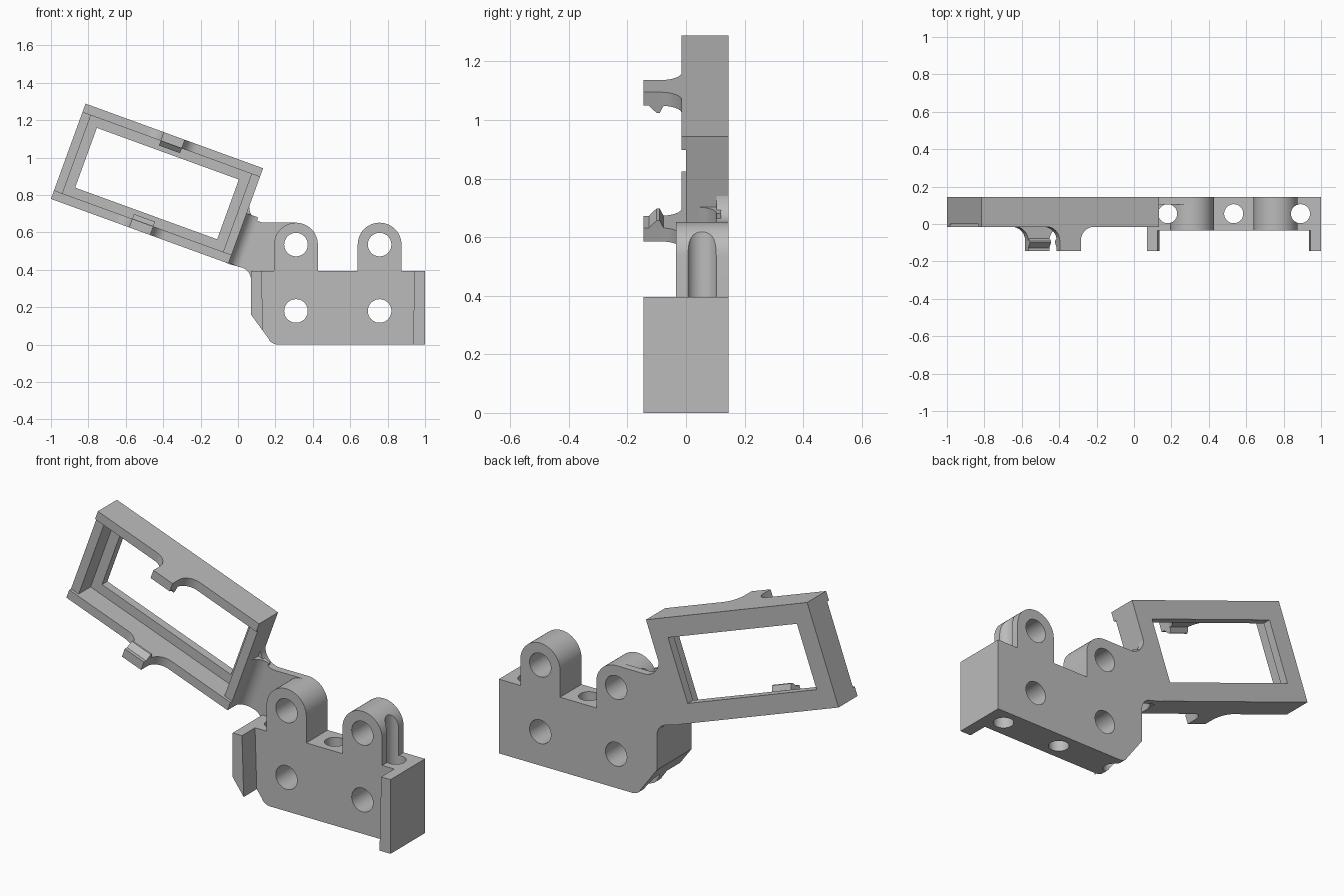
import bpy, bmesh, math
from mathutils import Vector

if "Cube" in bpy.data.objects:
    bpy.data.objects.remove(bpy.data.objects["Cube"])

grey = bpy.data.materials.new("light grey")
grey.use_nodes = True
colour = (0.5, 0.5, 0.5, 1)
grey.diffuse_color = colour
grey.node_tree.nodes["Principled BSDF"].inputs["Base Color"].default_value = colour

FRONT, BACK = -0.145, 0.145
TILT = math.radians(20)
C, S = math.cos(TILT), math.sin(TILT)


# Axis mappings: (profile a, profile b, extrusion) to world
def upright(x, z, y):
    return Vector((x, y, z))


def tilted(u, v, y):
    return Vector((-0.433 + C * u + S * v, y, 0.861 - S * u + C * v))


def along_v(u, y, v):
    return tilted(u, v, y)


def along_u(v, y, u):
    return tilted(u, v, y)


def lengthwise(x, y, z):
    return Vector((x, y, z))


def prism(name, points, start, end, place=upright):
    """Extrude a closed 2D profile between two depths."""
    bm = bmesh.new()
    rings = [[bm.verts.new(place(a, b, t)) for a, b in points] for t in (start, end)]
    bm.faces.new(rings[0])
    bm.faces.new(rings[1])
    n = len(points)
    for i in range(n):
        j = (i + 1) % n
        bm.faces.new((rings[0][i], rings[0][j], rings[1][j], rings[1][i]))
    bmesh.ops.recalc_face_normals(bm, faces=bm.faces)
    mesh = bpy.data.meshes.new(name)
    bm.to_mesh(mesh)
    bm.free()
    ob = bpy.data.objects.new(name, mesh)
    bpy.context.collection.objects.link(ob)
    mesh.materials.append(grey)
    return ob


def arc(cx, cy, r, a0, a1, steps=12):
    angles = [math.radians(a0 + (a1 - a0) * i / steps) for i in range(steps + 1)]
    return [(cx + r * math.cos(a), cy + r * math.sin(a)) for a in angles]


def circle(cx, cy, r):
    return arc(cx, cy, r, 0, 360, 40)[:-1]


def rect(w, h):
    return [(-w, -h), (w, -h), (w, h), (-w, h)]


def cut(ob, cutter):
    mod = ob.modifiers.new("cut", "BOOLEAN")
    mod.operation, mod.solver, mod.object = "DIFFERENCE", "EXACT", cutter
    bpy.context.view_layer.objects.active = ob
    bpy.ops.object.modifier_apply(modifier=mod.name)
    bpy.data.objects.remove(cutter)


def smooth(ob):
    bpy.ops.object.select_all(action="DESELECT")
    ob.select_set(True)
    bpy.context.view_layer.objects.active = ob
    bpy.ops.object.shade_smooth_by_angle(angle=math.radians(30))


# Mounting block with two rounded lugs
TOP, LUG_Z, LUG_R = 0.395, 0.535, 0.117
LUGS = (0.31, 0.757)
outline = [(0.07, TOP), (0.07, 0.16), (0.165, 0.03)]
outline += arc(0.215, 0.06, 0.06, 220, 270, 6) + [(1, 0), (1, TOP)]
for x in reversed(LUGS):
    outline += [(x + LUG_R, TOP)] + arc(x, LUG_Z, LUG_R, 0, 180, 24) + [(x - LUG_R, TOP)]
block = prism("mounting_block", outline, -0.035, BACK)
for x in LUGS:
    for z in (0.18, LUG_Z):
        cut(block, prism("cross_hole", circle(x, z, 0.063), -0.3, 0.3))
for x in (0.18, 0.533, 0.89):
    cut(block, prism("vertical_hole", circle(x, 0.055, 0.051), -0.1, 0.8, lengthwise))

# End flanges projecting forward
prism("left_end_flange", [(0.945, TOP), (1, TOP), (1, 0), (0.935, 0)], FRONT, -0.03)
prism("right_end_flange", [(0.07, TOP), (0.125, TOP), (0.135, 0.071), (0.07, 0.16)], FRONT, -0.03)

# Thin arm joining block and frame, with blended corners
arm_outline = [(0.31, 0.652), (0.15, 0.652)] + arc(0.145, 0.737, 0.085, 270, 165, 12)
arm_outline += [(0.03, 0.72), (-0.07, 0.44), (-0.045, 0.43)]
arm_outline += arc(0.0, 0.345, 0.07, 80, 0, 10) + [(0.1, 0.3), (0.22, 0.36), (0.23, 0.57), (0.31, 0.62)]
arm = prism("joining_arm", arm_outline, 0.105, BACK)
blend = [(0.49, 0.12), (0.49, 0.04)] + arc(0.57, 0.04, 0.065, 180, 90) + [(0.57, 0.12)]
arm_blend = prism("arm_blend", blend, -0.268, 0.015, along_v)

# Tilted window frame with stepped recess
W, H, FACE = 0.505, 0.271, -0.015
frame = prism("window_frame", rect(W, H), FACE, BACK, tilted)
cut(frame, prism("end_step", rect(0.7, 0.222), -0.2, 0.0, tilted))
cut(frame, prism("recess", rect(0.457, 0.222), -0.2, 0.1, tilted))
cut(frame, prism("opening", rect(0.404, 0.17), -0.2, 0.3, tilted))

# Snap clips on both long sides, with hooked tips
R = 0.075
for side, label in ((1, "upper"), (-1, "lower")):
    stem = [(0.06 + R, 0.0)] + arc(0.06 + R, FACE - R, R, 90, 180) + [(0.06, FRONT)]
    profile = stem + [(-u, y) for u, y in reversed(stem)]
    clip = prism(label + "_clip", profile, side * 0.222, side * H, along_v)
    hook = [(side * v, y) for v, y in ((0.24, FRONT), (0.195, -0.1), (0.195, -0.09), (0.225, -0.075), (0.24, -0.075))]
    prism(label + "_clip_hook", hook, -0.06, 0.06, along_u)
    smooth(clip)

for ob in (block, arm, arm_blend):
    smooth(ob)
